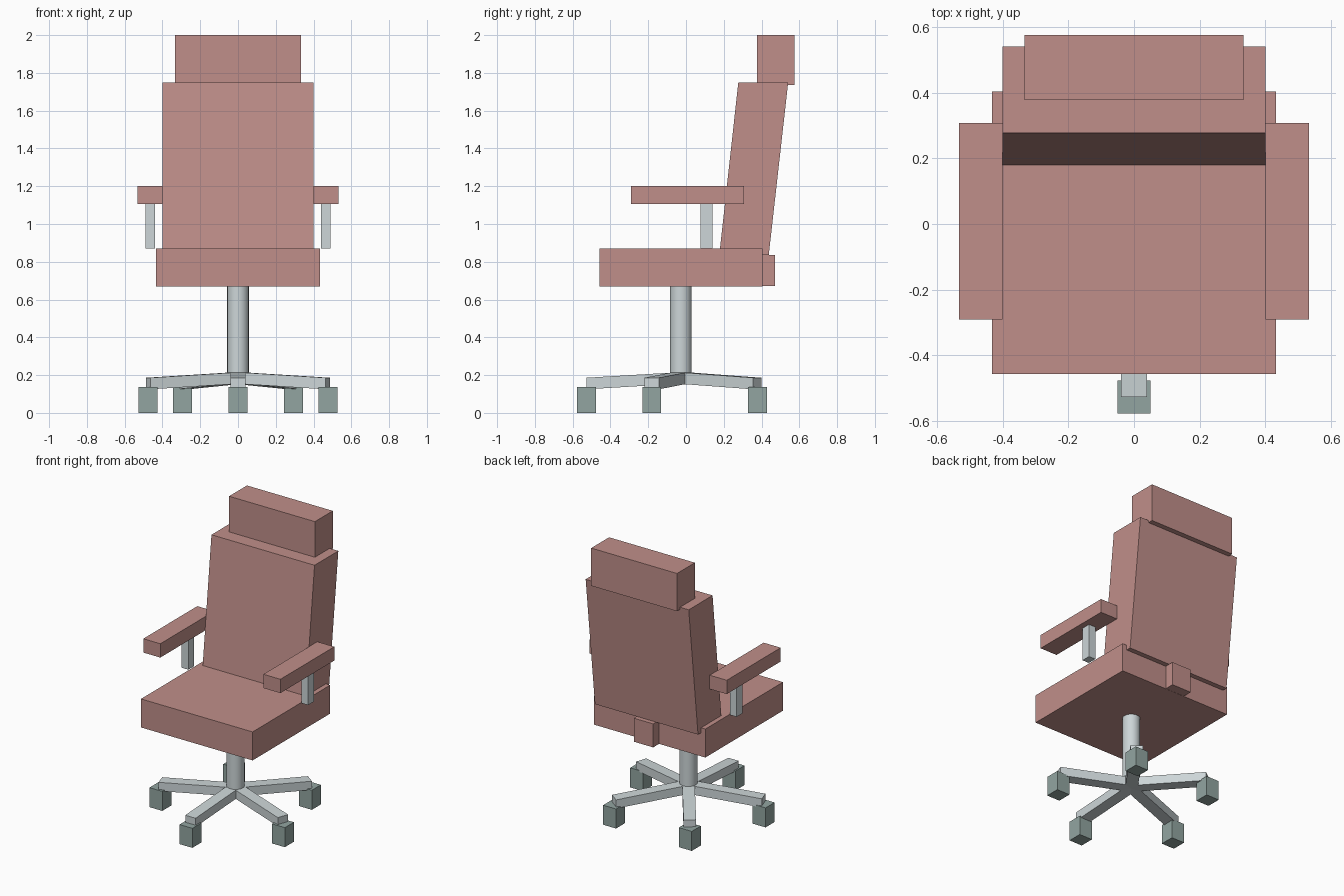
import bpy, bmesh, math
from mathutils import Matrix, Vector

if "Cube" in bpy.data.objects:
    bpy.data.objects.remove(bpy.data.objects["Cube"])


def material(name, rgb):
    m = bpy.data.materials.new(name)
    m.diffuse_color = (*rgb, 1.0)
    m.use_nodes = True
    m.node_tree.nodes["Principled BSDF"].inputs["Base Color"].default_value = m.diffuse_color
    return m


UPHOLSTERY = material("dusty rose upholstery", (0.527, 0.275, 0.254))
METAL = material("pale grey metal", (0.61, 0.672, 0.686))
CASTER = material("grey green caster", (0.288, 0.376, 0.356))


def finish(name, bm, mat):
    bmesh.ops.recalc_face_normals(bm, faces=bm.faces)
    me = bpy.data.meshes.new(name)
    bm.to_mesh(me)
    bm.free()
    me.materials.append(mat)
    ob = bpy.data.objects.new(name, me)
    bpy.context.collection.objects.link(ob)
    return ob


def prism(name, profile, x0, x1, mat, turn=None):
    """Extrude a (y, z) profile from x0 to x1, optionally transformed."""
    bm = bmesh.new()
    face = bm.faces.new([bm.verts.new((x0, y, z)) for y, z in profile])
    ext = bmesh.ops.extrude_face_region(bm, geom=[face])
    bmesh.ops.translate(bm, vec=(x1 - x0, 0, 0),
                        verts=[v for v in ext["geom"] if isinstance(v, bmesh.types.BMVert)])
    if turn:
        bm.transform(turn)
    return finish(name, bm, mat)


def box(name, x, y, z, mat):
    return prism(name, [(y[0], z[0]), (y[1], z[0]), (y[1], z[1]), (y[0], z[1])], x[0], x[1], mat)


# Upholstered body
box("seat", (-0.433, 0.433), (-0.457, 0.404), (0.67, 0.87), UPHOLSTERY)
prism("backrest", [(0.176, 0.835), (0.438, 0.835), (0.541, 1.75), (0.277, 1.75)],
      -0.4, 0.4, UPHOLSTERY)
box("headrest", (-0.333, 0.333), (0.377, 0.575), (1.735, 2.0), UPHOLSTERY)
box("back_bracket", (-0.075, 0.075), (0.36, 0.471), (0.671, 0.836), UPHOLSTERY)

# Armrests and their posts
for side, s in (("left", -1), ("right", 1)):
    box(side + "_armrest", sorted((s * 0.4, s * 0.532)), (-0.29, 0.308), (1.105, 1.202), UPHOLSTERY)
    box(side + "_armrest_post", sorted((s * 0.439, s * 0.491)), (0.076, 0.14), (0.87, 1.105), METAL)

# Central column
CY, R = -0.027, 0.5
bm = bmesh.new()
bmesh.ops.create_cone(bm, cap_ends=True, segments=24, radius1=0.057, radius2=0.057, depth=0.5,
                      matrix=Matrix.Translation((0, CY, 0.43)))
for f in bm.faces:
    f.smooth = len(f.verts) == 4
for e in bm.edges:
    e.smooth = all(f.smooth for f in e.link_faces)
finish("column", bm, METAL)

# Five sloping legs, each with an axis-aligned caster block
for i in range(5):
    a = i * math.tau / 5
    turn = Matrix.Translation((0, CY, 0)) @ Matrix.Rotation(a, 4, "Z")
    prism(f"base_leg_{i + 1}", [(0, 0.155), (0, 0.216), (-R, 0.186), (-R, 0.125)],
          -0.04, 0.04, METAL, turn)
    c = turn @ Vector((0, -R, 0))
    box(f"caster_{i + 1}", (c.x - 0.05, c.x + 0.05), (c.y - 0.05, c.y + 0.05), (0, 0.137), CASTER)
